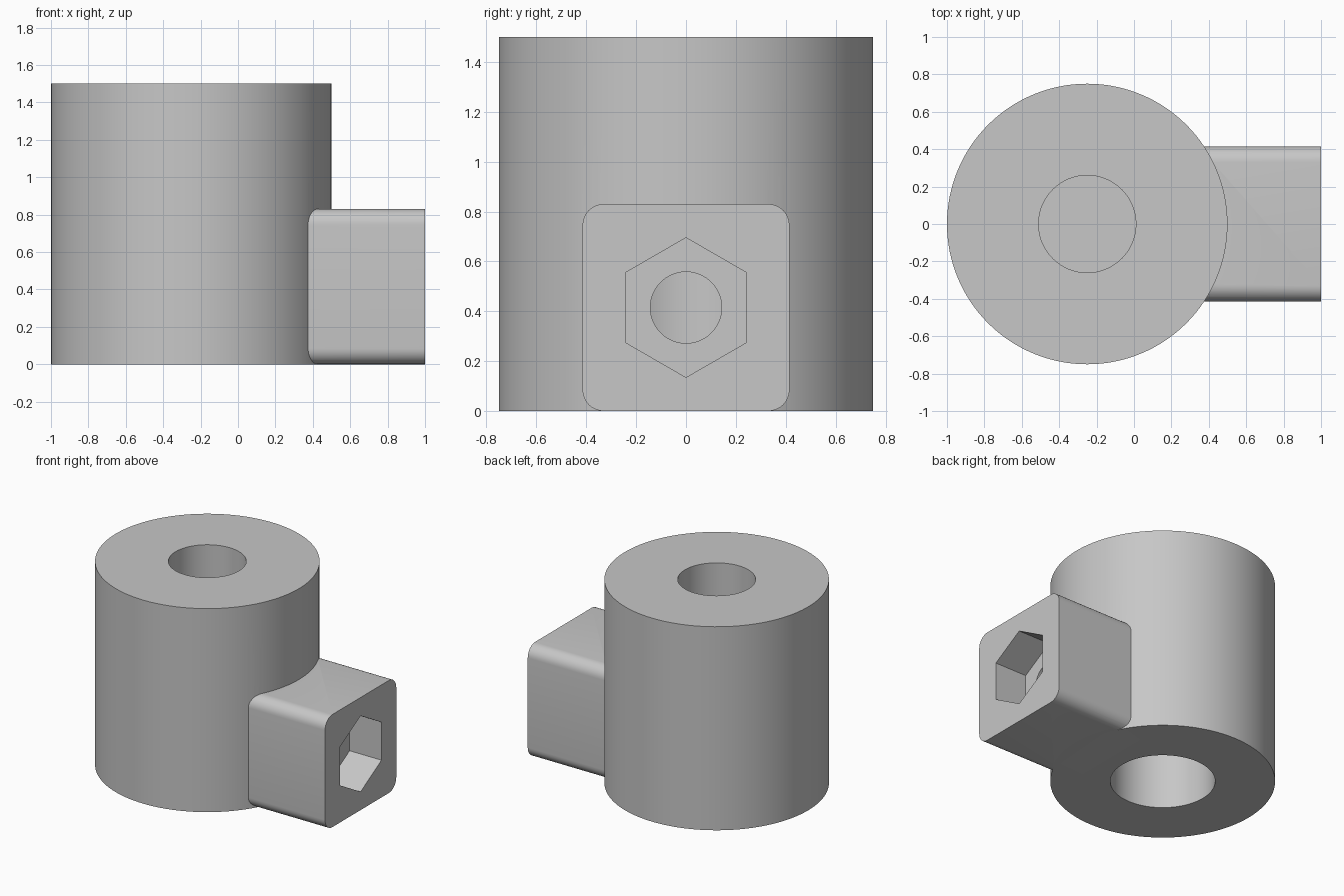
import bpy
import math
from mathutils import Matrix, Vector

if "Cube" in bpy.data.objects:
    bpy.data.objects.remove(bpy.data.objects["Cube"])

CX = -0.25          # axis of the round body
HZ = 0.415          # height of the screw axis

grey = bpy.data.materials.new("grey")
grey.diffuse_color = (0.57, 0.57, 0.57, 1)
grey.use_nodes = True
grey.node_tree.nodes["Principled BSDF"].inputs["Base Color"].default_value = grey.diffuse_color


def prism(name, profile, length, matrix):
    """Extrude a closed 2D outline along local z and place it."""
    n = len(profile)
    verts = [matrix @ Vector((x, y, z)) for z in (0, length) for x, y in profile]
    faces = [tuple(reversed(range(n))), tuple(range(n, 2 * n))]
    faces += [(i, (i + 1) % n, n + (i + 1) % n, n + i) for i in range(n)]
    mesh = bpy.data.meshes.new(name)
    mesh.from_pydata(verts, [], faces)
    mesh.materials.append(grey)
    obj = bpy.data.objects.new(name, mesh)
    bpy.context.collection.objects.link(obj)
    return obj


def ring(r, n, start=0.0):
    return [(r * math.cos(start + 2 * math.pi * i / n),
             r * math.sin(start + 2 * math.pi * i / n)) for i in range(n)]


def rounded_rect(w, h, r, steps=8):
    pts = []
    for k, (sx, sy) in enumerate([(1, 1), (-1, 1), (-1, -1), (1, -1)]):
        for i in range(steps + 1):
            a = math.pi / 2 * (k + i / steps)
            pts.append((sx * (w / 2 - r) + r * math.cos(a),
                        sy * (h / 2 - r) + r * math.sin(a)))
    return pts


def upright(z):
    return Matrix.Translation((CX, 0, z))


def sideways(x):
    # local x -> y, local y -> z, local z -> x
    return Matrix(((0, 0, 1, x), (1, 0, 0, 0), (0, 1, 0, HZ), (0, 0, 0, 1)))


def combine(target, tool, operation):
    mod = target.modifiers.new(tool.name, 'BOOLEAN')
    mod.operation = operation
    mod.solver = 'EXACT'
    mod.object = tool
    bpy.context.view_layer.objects.active = target
    bpy.ops.object.modifier_apply(modifier=mod.name)
    bpy.data.objects.remove(tool)


# Round body with the rounded clamp block on its side
body = prism("coupling_body", ring(0.75, 128), 1.5, upright(0))
block = prism("clamp_block", rounded_rect(0.83, 0.83, 0.085), 0.8, sideways(0.2))
combine(body, block, 'UNION')

# Wide bore from below and narrow blind bore from above
combine(body, prism("lower_bore", ring(0.35, 96), 0.9, upright(-0.1)), 'DIFFERENCE')
combine(body, prism("upper_bore", ring(0.26, 96), 0.7, upright(0.88)), 'DIFFERENCE')

# Screw hole into the lower bore, and the hexagonal nut pocket
combine(body, prism("screw_hole", ring(0.143, 64), 0.95, sideways(-0.1)), 'DIFFERENCE')
combine(body, prism("nut_pocket", ring(0.28, 6, math.pi / 2), 0.4, sideways(0.74)),
        'DIFFERENCE')

# Smooth curved walls, keep the edges sharp
bpy.ops.object.select_all(action='DESELECT')
body.select_set(True)
bpy.context.view_layer.objects.active = body
bpy.ops.object.shade_smooth_by_angle(angle=math.radians(30))
